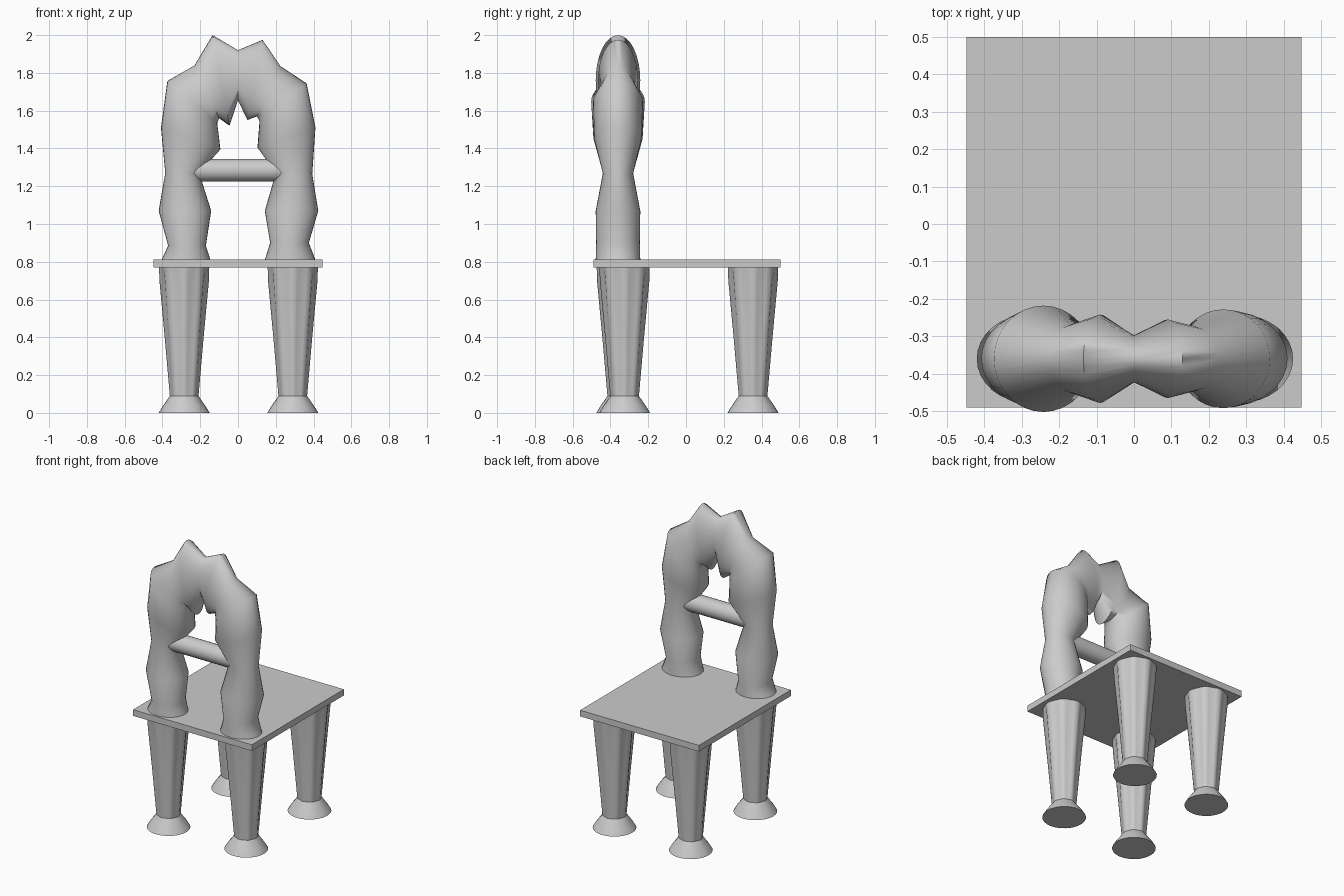
import bpy, bmesh
from math import cos, sin, pi, radians

if "Cube" in bpy.data.objects:
    bpy.data.objects.remove(bpy.data.objects["Cube"])


def loft(name, rings, angle):
    """Skin a list of equal-length point rings and cap both ends."""
    bm = bmesh.new()
    loops = [[bm.verts.new(p) for p in ring] for ring in rings]
    n = len(loops[0])
    for a, b in zip(loops, loops[1:]):
        for i in range(n):
            j = (i + 1) % n
            bm.faces.new((a[i], a[j], b[j], b[i]))
    bm.faces.new(loops[0])
    bm.faces.new(loops[-1])
    bmesh.ops.recalc_face_normals(bm, faces=bm.faces)
    me = bpy.data.meshes.new(name)
    bm.to_mesh(me)
    bm.free()
    ob = bpy.data.objects.new(name, me)
    bpy.context.collection.objects.link(ob)
    bpy.ops.object.select_all(action='DESELECT')
    ob.select_set(True)
    bpy.context.view_layer.objects.active = ob
    bpy.ops.object.shade_smooth_by_angle(angle=radians(angle))
    return ob


# Seat slab
bpy.ops.mesh.primitive_cube_add(size=1, location=(0, 0.005, 0.79))
seat = bpy.context.object
seat.name = "seat"
seat.scale = (0.895, 0.99, 0.042)

# Fluted legs with flared feet: (height, radius, flute depth)
PROFILE = [(0, 0.135, 0), (0.03, 0.117, 0), (0.09, 0.076, 0.03),
           (0.4, 0.103, 0.06), (0.7, 0.131, 0.07), (0.775, 0.133, 0.02)]


def leg(name, x, y):
    rings = []
    for z, r, d in PROFILE:
        ring = []
        for i in range(32):
            t = 2 * pi * i / 32
            q = r * (1 - d * (1 - cos(8 * t)))
            ring.append((x + q * cos(t), y + q * sin(t), z))
        rings.append(ring)
    loft(name, rings, 40)


leg("front_leg_left", -0.285, -0.34)
leg("front_leg_right", 0.29, -0.325)
leg("back_leg_left", -0.285, 0.355)
leg("back_leg_right", 0.29, 0.355)

# Knobbly backrest arch: outer x, z, inner x, z, half depth
ARCH = [
    (-.405, .81, -.146, .81, .118), (-.37, .885, -.17, .885, .116),
    (-.42, 1.07, -.142, 1.07, .118), (-.385, 1.27, -.205, 1.27, .08),
    (-.408, 1.51, -.093, 1.395, .13), (-.374, 1.757, -.11, 1.535, .142),
    (-.23, 1.84, -.10, 1.56, .09), (-.135, 2.0, -.045, 1.52, .118),
    (0, 1.92, 0, 1.655, .063),
    (.13, 1.975, .05, 1.55, .105), (.225, 1.835, .10, 1.57, .085),
    (.363, 1.745, .114, 1.545, .132), (.41, 1.51, .103, 1.405, .127),
    (.393, 1.265, .20, 1.27, .08), (.425, 1.07, .142, 1.07, .118),
    (.375, .90, .17, .90, .116), (.41, .81, .142, .81, .118)]
BACK_Y = -0.36
rings = []
for ox, oz, ix, iz, d in ARCH:
    cx, cz, hx, hz = (ox + ix) / 2, (oz + iz) / 2, (ox - ix) / 2, (oz - iz) / 2
    rings.append([(cx + hx * cos(t), BACK_Y + d * sin(t), cz + hz * cos(t))
                  for t in (2 * pi * i / 32 for i in range(32))])
loft("backrest_arch", rings, 75)

# Round crossbar between the posts
loft("backrest_crossbar",
     [[(x, BACK_Y + .06 * cos(2 * pi * i / 24), 1.284 + .06 * sin(2 * pi * i / 24))
       for i in range(24)] for x in (-0.28, 0.28)], 40)
